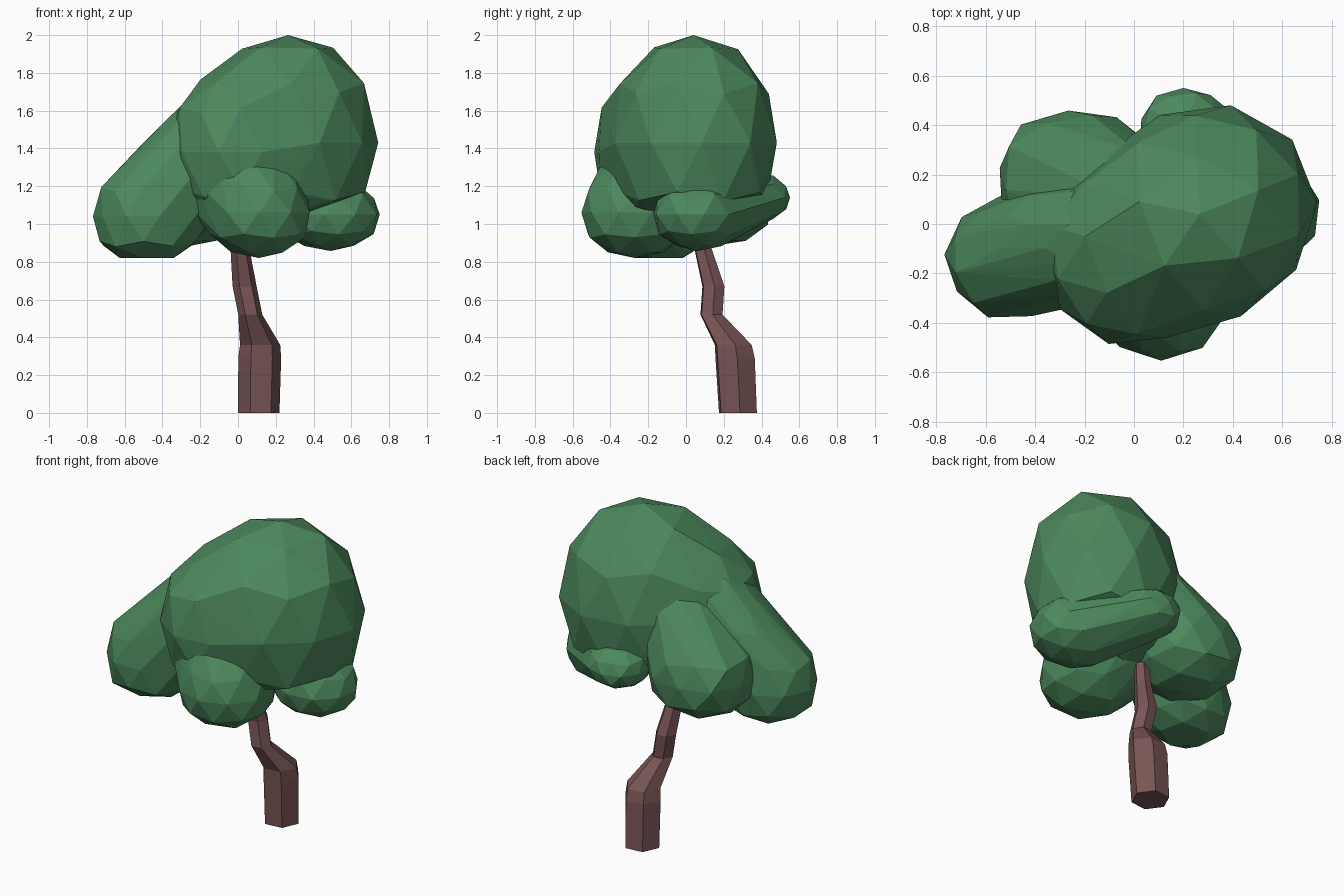
import bpy, bmesh, random
from math import cos, sin, pi, radians
from mathutils import Vector, Matrix

if "Cube" in bpy.data.objects:
    bpy.data.objects.remove(bpy.data.objects["Cube"])

random.seed(4)


def material(name, color):
    m = bpy.data.materials.new(name)
    m.diffuse_color = color
    m.use_nodes = True
    m.node_tree.nodes["Principled BSDF"].inputs["Base Color"].default_value = m.diffuse_color
    return m


def make_object(name, bm, mat):
    bmesh.ops.recalc_face_normals(bm, faces=bm.faces)
    mesh = bpy.data.meshes.new(name)
    bm.to_mesh(mesh)
    bm.free()
    mesh.materials.append(mat)
    ob = bpy.data.objects.new(name, mesh)
    bpy.context.collection.objects.link(ob)
    return ob


def blob_points(center, radii, turn, power, floor=0.82):
    """Points of a faceted, slightly boxy ellipsoid."""
    bm = bmesh.new()
    bmesh.ops.create_icosphere(bm, subdivisions=2, radius=1)
    rot = Matrix.Rotation(radians(turn), 3, 'Z')
    pts = []
    for v in bm.verts:
        p = v.co.normalized()
        p /= sum(abs(c) ** power for c in p) ** (1 / power)
        p *= random.uniform(0.98, 1.02)
        p = rot @ Vector(c * r for c, r in zip(p, radii)) + Vector(center)
        p.z = min(max(p.z, floor), 2.0)
        pts.append(p)
    bm.free()
    return pts


def clump(name, blobs, mat):
    """Leaf clump: convex skin stretched over one or more blobs."""
    bm = bmesh.new()
    for b in blobs:
        for p in blob_points(*b):
            bm.verts.new(p)
    res = bmesh.ops.convex_hull(bm, input=bm.verts)
    loose = [v for v in bm.verts if not v.link_faces]
    bmesh.ops.delete(bm, geom=loose, context='VERTS')
    bmesh.ops.remove_doubles(bm, verts=bm.verts, dist=0.005)
    return make_object(name, bm, mat)


leaf = material("leaf_green", (0.073, 0.25, 0.11, 1))
bark = material("bark_brown", (0.19, 0.09, 0.09, 1))

# Crooked six-sided trunk: x, y, z, radius
path = [(0.11, 0.275, 0.0, 0.11), (0.115, 0.26, 0.29, 0.114),
        (0.117, 0.25, 0.36, 0.107), (0.065, 0.135, 0.52, 0.064),
        (0.035, 0.145, 0.67, 0.064), (0.01, 0.09, 0.87, 0.05),
        (0.0, 0.06, 1.1, 0.04)]
bm = bmesh.new()
rings = [[bm.verts.new((x + r * cos(i * pi / 3 + 0.1),
                        y + r * sin(i * pi / 3 + 0.1), z)) for i in range(6)]
         for x, y, z, r in path]
for a, b in zip(rings, rings[1:]):
    for i in range(6):
        j = (i + 1) % 6
        bm.faces.new((a[i], a[j], b[j], b[i]))
bm.faces.new(rings[0][::-1])
bm.faces.new(rings[-1])
make_object("trunk", bm, bark)

# Leafy crown: tall sloping main mass, then surrounding clumps fused into it
crown = clump("crown", [((0.265, 0.04, 1.43), (0.475, 0.44, 0.575), 22, 2.1, 1.12),
                        ((0.0, -0.11, 1.38), (0.37, 0.38, 0.43), 20, 2.2, 1.0)], leaf)
clumps = {
    "left_clump": [((-0.48, -0.13, 1.04), (0.28, 0.25, 0.28), 15, 2.3),
                   ((-0.33, -0.06, 1.27), (0.23, 0.23, 0.24), 10, 2.1),
                   ((-0.15, -0.06, 1.42), (0.25, 0.25, 0.27), 10, 2.1)],
    "back_left_clump": [((-0.24, 0.16, 1.14), (0.31, 0.3, 0.25), 5, 2.5),
                        ((0.02, 0.08, 1.45), (0.22, 0.24, 0.25), 20, 2.1)],
    "front_clump": [((0.11, -0.27, 1.06), (0.28, 0.28, 0.24), 0, 2.2),
                    ((0.0, -0.1, 1.25), (0.32, 0.35, 0.3), 20, 2.1)],
    "right_back_clump": [((0.49, 0.06, 1.05), (0.26, 0.23, 0.19), -8, 2.2),
                         ((0.2, 0.37, 1.14), (0.18, 0.18, 0.13), 0, 2.2)],
}
for name, blobs in clumps.items():
    part = clump(name, blobs, leaf)
    mod = crown.modifiers.new("fuse", 'BOOLEAN')
    mod.operation = 'UNION'
    mod.solver = 'EXACT'
    mod.object = part
    bpy.context.view_layer.objects.active = crown
    bpy.ops.object.modifier_apply(modifier=mod.name)
    bpy.data.objects.remove(part)
